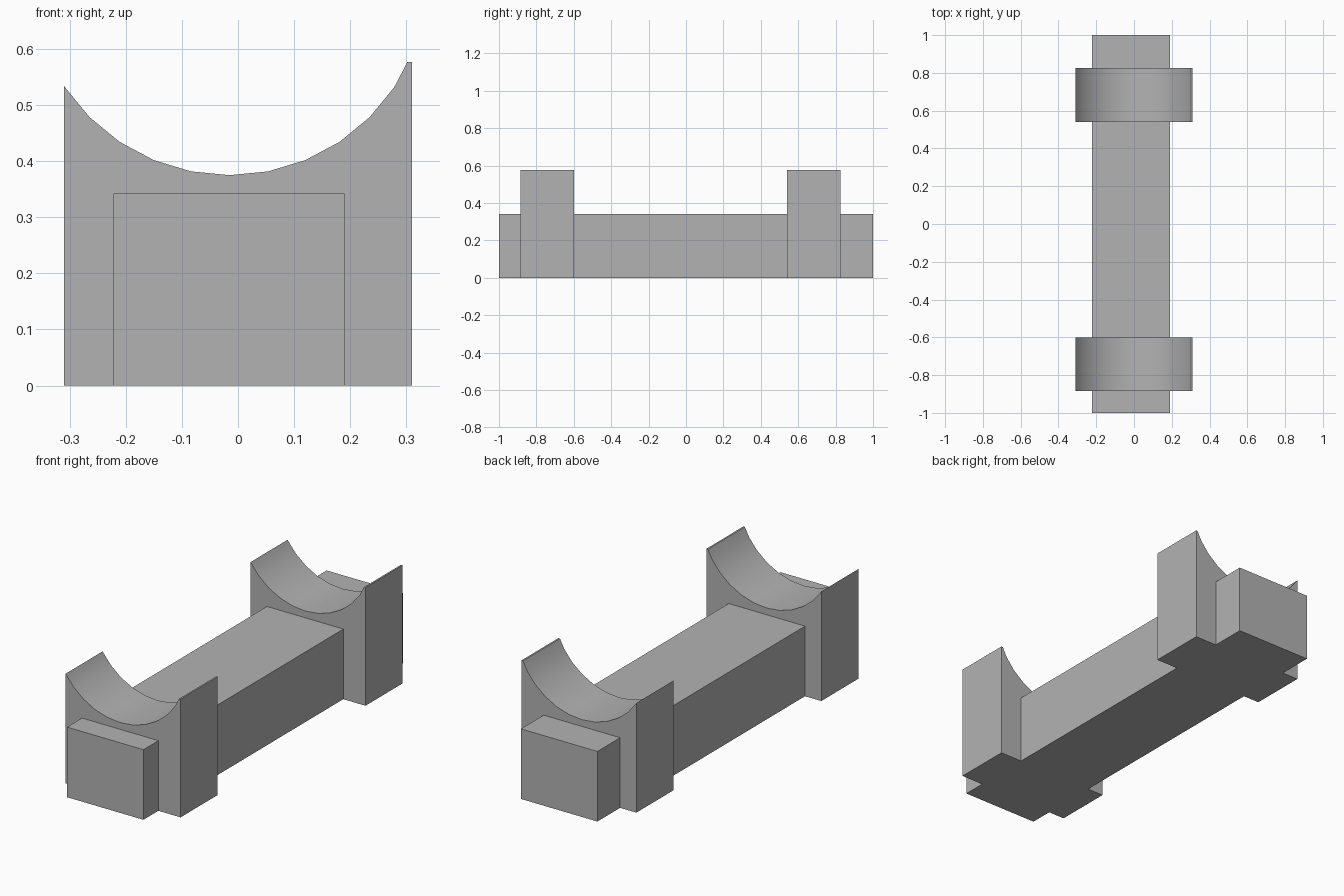
import bpy
import bmesh
from math import sin, cos, radians

old = bpy.data.objects.get("Cube")
if old:
    bpy.data.objects.remove(old, do_unlink=True)

GREY = (0.45, 0.45, 0.45, 1)
mat = bpy.data.materials.new("plain grey")
mat.use_nodes = True
mat.diffuse_color = GREY
mat.node_tree.nodes["Principled BSDF"].inputs["Base Color"].default_value = GREY


def extrude_profile(name, profile, y0, y1):
    """Sweep an x-z outline from y0 to y1 as a closed solid."""
    bm = bmesh.new()
    face = bm.faces.new([bm.verts.new((x, y0, z)) for x, z in profile])
    swept = bmesh.ops.extrude_face_region(bm, geom=[face])["geom"]
    verts = [v for v in swept if isinstance(v, bmesh.types.BMVert)]
    bmesh.ops.translate(bm, verts=verts, vec=(0, y1 - y0, 0))
    bmesh.ops.recalc_face_normals(bm, faces=bm.faces)
    mesh = bpy.data.meshes.new(name)
    bm.to_mesh(mesh)
    bm.free()
    mesh.materials.append(mat)
    obj = bpy.data.objects.new(name, mesh)
    bpy.context.collection.objects.link(obj)
    bpy.ops.object.select_all(action="DESELECT")
    obj.select_set(True)
    bpy.context.view_layer.objects.active = obj
    bpy.ops.object.shade_smooth_by_angle(angle=radians(30))
    return obj


# Long base beam, slightly off centre
extrude_profile("base_beam", [(-0.222, 0), (0.19, 0), (0.19, 0.342), (-0.222, 0.342)], -1, 1)

# Saddle outline: a block with a round trough cut by a 32-sided circle
HALF, TOP, RADIUS = 0.31, 0.577, 0.353
CX, CZ = -0.015, 0.728
arc = [(CX + RADIUS * sin(a), CZ - RADIUS * cos(a))
       for a in (radians(11.25 * k) for k in range(5, -6, -1))]
saddle = [(-HALF, 0), (HALF, 0), (HALF, TOP), (0.302, TOP)] + arc + [(-HALF, 0.535)]

# The two saddles that cross the beam
for name, y0 in (("front_saddle", -0.885), ("back_saddle", 0.54)):
    extrude_profile(name, saddle, y0, y0 + 0.285)
